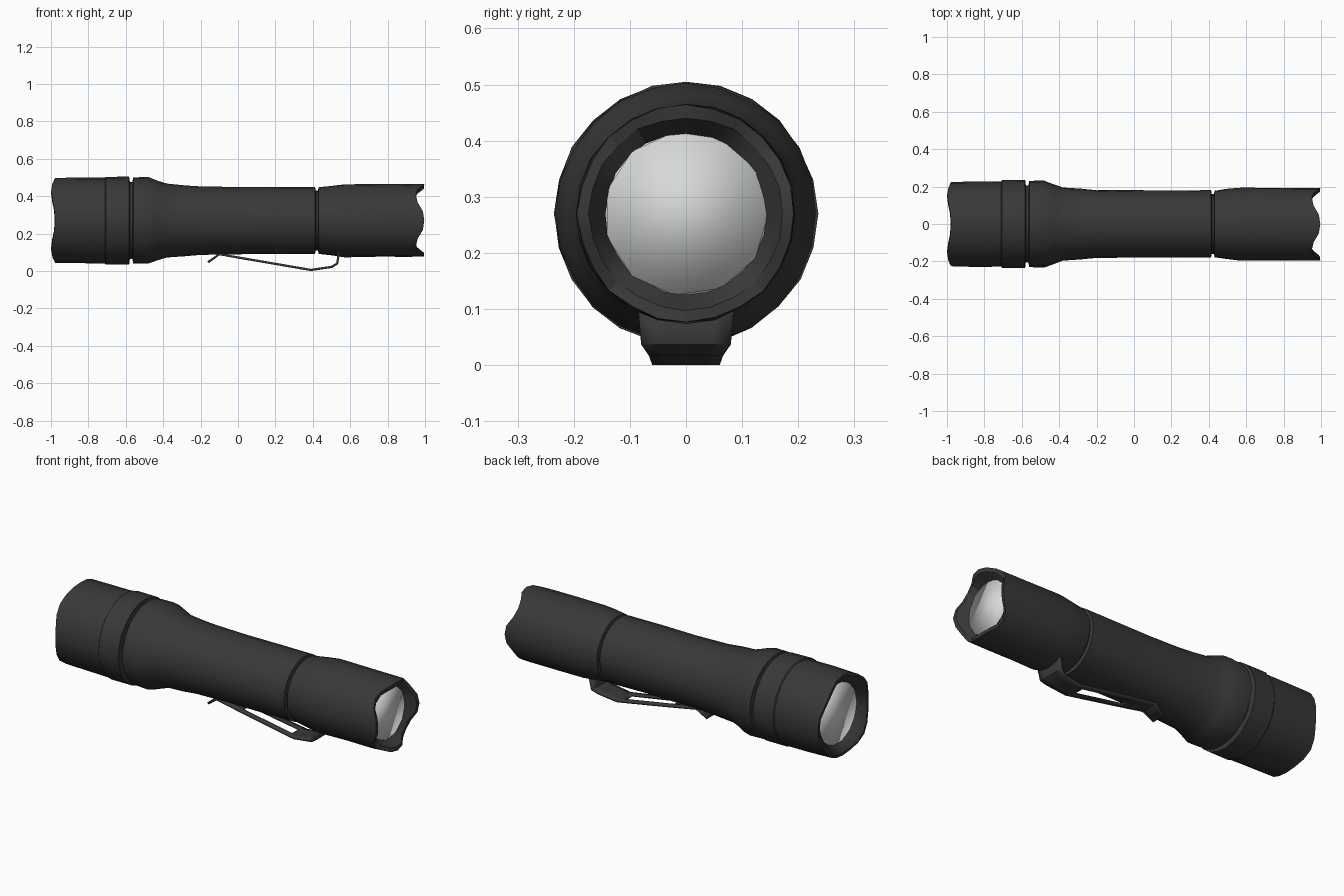
import bpy, bmesh, math, random

random.seed(4)
SIDES, AXIS_Z = 24, 0.27

cube = bpy.data.objects.get("Cube")
if cube:
    bpy.data.objects.remove(cube, do_unlink=True)


def material(name, rgb):
    m = bpy.data.materials.new(name)
    m.use_nodes = True
    m.diffuse_color = (*rgb, 1)
    m.node_tree.nodes["Principled BSDF"].inputs["Base Color"].default_value = (*rgb, 1)
    return m


black = material("worn black metal", (0.04, 0.04, 0.04))
silver = material("pale glass", (0.68, 0.7, 0.69))


def finish(name, bm, mat):
    bmesh.ops.recalc_face_normals(bm, faces=bm.faces)
    mesh = bpy.data.meshes.new(name)
    bm.to_mesh(mesh)
    bm.free()
    mesh.materials.append(mat)
    obj = bpy.data.objects.new(name, mesh)
    bpy.context.collection.objects.link(obj)
    bpy.ops.object.select_all(action="DESELECT")
    obj.select_set(True)
    bpy.context.view_layer.objects.active = obj
    bpy.ops.object.shade_smooth_by_angle(angle=math.radians(25))
    return obj


def lathe(name, profile, rim=None, wear=0.002):
    """Spin (x, radius) points round the long axis; rim shifts x by angle where flagged."""
    bm = bmesh.new()
    rings = []
    for x, r, *flag in profile:
        ring = []
        for i in range(SIDES):
            a = math.tau * i / SIDES
            rr = r + random.uniform(-wear, wear)
            dx = rim(a) if flag else 0
            ring.append(bm.verts.new((x + dx, rr * math.cos(a), AXIS_Z + rr * math.sin(a))))
        rings.append(ring)
    for p, q in zip(rings, rings[1:]):
        for i in range(SIDES):
            j = (i + 1) % SIDES
            bm.faces.new((p[i], p[j], q[j], q[i]))
    return finish(name, bm, black)


def disc(name, x, r, sides):
    bm = bmesh.new()
    angles = [math.tau * i / sides for i in range(sides)]
    bm.faces.new([bm.verts.new((x, r * math.cos(a), AXIS_Z + r * math.sin(a))) for a in angles])
    # thin pane so both ends face outward
    pane = finish(name, bm, silver)
    pane.modifiers.new("pane", "SOLIDIFY").thickness = 0.008


def bezel_scallop(a):
    return 0.02 * max(0, abs(math.cos(2 * a)) - 0.3) / 0.7


def crown_notch(a):
    return -0.045 * max(0, abs(math.sin(2 * a)) - 0.4) / 0.6


# Head with recessed lens
lathe("head", [(-0.94, 0.165), (-0.985, 0.19, 1), (-1.0, 0.212, 1), (-0.998, 0.226, 1),
               (-0.85, 0.229), (-0.71, 0.229), (-0.705, 0.234), (-0.582, 0.234),
               (-0.578, 0.205), (-0.57, 0.205)], bezel_scallop)
disc("head_lens", -0.945, 0.17, 14)

# Main tube with collar, taper and grip
lathe("body_tube", [(-0.575, 0.205), (-0.565, 0.205), (-0.56, 0.23), (-0.48, 0.232),
                    (-0.43, 0.214), (-0.38, 0.196), (-0.28, 0.189), (-0.2, 0.182),
                    (0.0, 0.179), (0.2, 0.179), (0.412, 0.18), (0.416, 0.16), (0.425, 0.16)])

# Tail cap with notched crown
lathe("tail_cap", [(0.418, 0.16), (0.427, 0.16), (0.431, 0.178), (0.5, 0.187), (0.57, 0.195),
                   (0.75, 0.195), (0.9, 0.194), (0.996, 0.193, 1), (0.994, 0.172, 1),
                   (0.935, 0.143)], crown_notch)
disc("tail_disc", 0.937, 0.147, 11)

# Pocket clip: bent strip with a long slot, as (x, z, half width, slot follows)
path = [(0.54, 0.1, 0.085, 0), (0.53, 0.04, 0.08, 0), (0.5, 0.022, 0.066, 0),
        (0.39, 0.006, 0.06, 0), (0.36, 0.011, 0.06, 1), (0.05, 0.064, 0.054, 0),
        (-0.1, 0.09, 0.05, 0), (-0.16, 0.047, 0.04, 0)]
bm = bmesh.new()
rows = [[bm.verts.new((x, w * k, z)) for k in (-1, -0.55, 0.55, 1)] for x, z, w, s in path]
for (p, q), point in zip(zip(rows, rows[1:]), path):
    for i in range(3):
        if not (point[3] and i == 1):
            bm.faces.new((p[i], p[i + 1], q[i + 1], q[i]))
clip = finish("pocket_clip", bm, black)
solid = clip.modifiers.new("sheet", "SOLIDIFY")
solid.thickness, solid.offset = 0.012, 0
